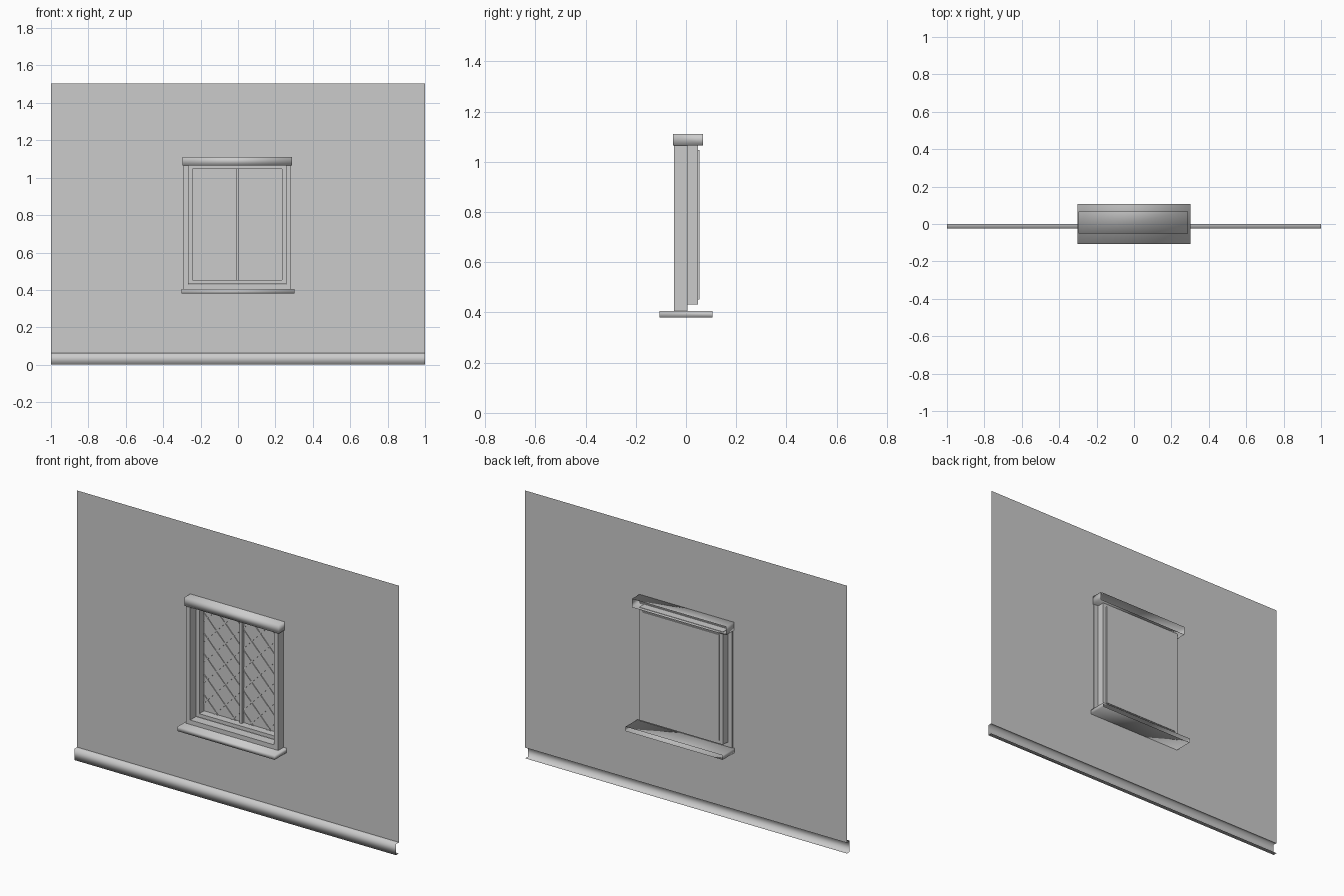
import bpy, bmesh, math
from mathutils import Vector

if "Cube" in bpy.data.objects:
    bpy.data.objects.remove(bpy.data.objects["Cube"])

CX = -0.004  # window centre line


def finish(name, bm, smooth=False):
    me = bpy.data.meshes.new(name)
    bm.to_mesh(me)
    bm.free()
    ob = bpy.data.objects.new(name, me)
    bpy.context.collection.objects.link(ob)
    for p in me.polygons:
        p.use_smooth = smooth
    return ob


def add_box(bm, x, y, z, drop=()):
    """Box from (min, max) ranges; drop lists outward directions left open."""
    r = bmesh.ops.create_cube(bm, size=1)
    size = Vector((x[1] - x[0], y[1] - y[0], z[1] - z[0]))
    mid = Vector((sum(x), sum(y), sum(z))) / 2
    faces = list({f for v in r["verts"] for f in v.link_faces})
    bm.normal_update()
    gone = [f for f in faces if any(f.normal.dot(Vector(d)) > 0.9 for d in drop)]
    for v in r["verts"]:
        v.co = Vector(a * b for a, b in zip(v.co, size)) + mid
    if gone:
        bmesh.ops.delete(bm, geom=gone, context='FACES_ONLY')


def box(name, x, y, z, drop=(), smooth=False):
    bm = bmesh.new()
    add_box(bm, x, y, z, drop)
    return finish(name, bm, smooth)


def border(name, outer, inner, y, z_out, z_in):
    """Rectangular frame of four members around an opening."""
    bm = bmesh.new()
    for s in (-1, 1):
        xs = sorted((CX + s * outer, CX + s * inner))
        add_box(bm, xs, y, z_out)
    for z in ((z_out[0], z_in[0]), (z_in[1], z_out[1])):
        add_box(bm, (CX - inner, CX + inner), y, z)
    return finish(name, bm)


BACK, LEFT, RIGHT = (0, 1, 0), (-1, 0, 0), (1, 0, 0)

# Wall sheet with an opening for the window
bm = bmesh.new()
xs, zs = (-1, CX - 0.275, CX + 0.275, 1), (0.06, 0.395, 1.07, 1.505)
grid = [[bm.verts.new((x, 0, z)) for x in xs] for z in zs]
for j in range(3):
    for i in range(3):
        if (i, j) != (1, 1):
            bm.faces.new((grid[j][i], grid[j][i + 1], grid[j + 1][i + 1], grid[j + 1][i]))
finish("wall", bm)

# Skirting board, open at the back and ends
box("skirting_board", (-1, 1), (-0.025, 0), (0, 0.063), (BACK, LEFT, RIGHT), True)

# Sill and header, hollow at the back
box("window_sill", (-0.302, 0.302), (-0.106, 0.106), (0.38, 0.405), (BACK,), True)
box("window_header", (CX - 0.293, CX + 0.293), (-0.052, 0.068), (1.065, 1.112), (BACK,), True)

# Outer casing and recessed inner frame
border("outer_casing", 0.287, 0.26, (-0.047, 0.005), (0.405, 1.072), (0.43, 1.066))
border("inner_frame", 0.26, 0.239, (0.003, 0.048), (0.432, 1.067), (0.452, 1.047))

# Glass and centre mullion
box("glass_pane", (CX - 0.239, CX + 0.239), (0.046, 0.053), (0.452, 1.047))
box("mullion", (CX - 0.008, CX + 0.008), (0.03, 0.046), (0.452, 1.047))

# Diagonal lattice bars, trimmed to the glass
bm = bmesh.new()
PITCH, WIDTH = 0.115, 0.007
for s in (-1, 1):
    for k in range(-5, 6):
        c = Vector((CX, 0, 0.75 + k * PITCH))
        along = Vector((1, 0, s * 1.05)).normalized()
        side = Vector((-along.z, 0, along.x)) * WIDTH / 2
        front = [c + along * t + side * w + Vector((0, 0.0415, 0))
                 for t, w in ((-0.6, -1), (0.6, -1), (0.6, 1), (-0.6, 1))]
        f = bm.faces.new([bm.verts.new(p) for p in front])
        ext = bmesh.ops.extrude_face_region(bm, geom=[f], use_keep_orig=True)
        for v in ext["geom"]:
            if isinstance(v, bmesh.types.BMVert):
                v.co.y = 0.046
for co, no in (((CX - 0.239, 0, 0), LEFT), ((CX + 0.239, 0, 0), RIGHT),
               ((0, 0, 0.452), (0, 0, -1)), ((0, 0, 1.047), (0, 0, 1))):
    bmesh.ops.bisect_plane(bm, geom=bm.verts[:] + bm.edges[:] + bm.faces[:],
                           plane_co=co, plane_no=no, clear_outer=True)
bmesh.ops.recalc_face_normals(bm, faces=bm.faces[:])
finish("lattice_bars", bm)
